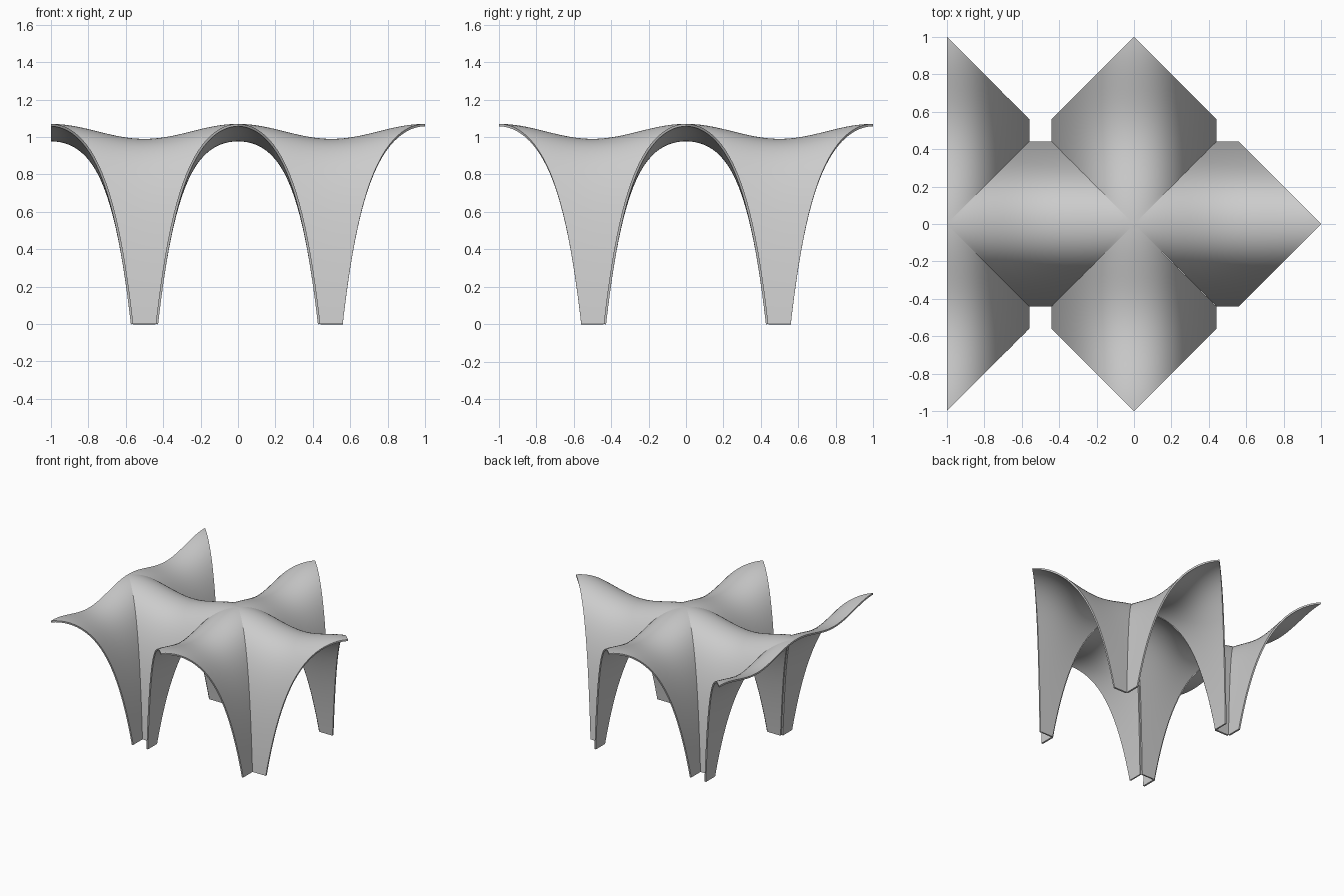
import bpy
import bmesh
import math
from mathutils import Matrix

if "Cube" in bpy.data.objects:
    bpy.data.objects.remove(bpy.data.objects["Cube"], do_unlink=True)

HALF = 0.44        # half width of a vault wing at the ground
PEAK = 1.07        # crown height
SAG = 0.08         # dip of the ridge halfway along a wing
CHAIN = 0.118      # catenary shape factor
THICK = 0.013
NU, NV = 28, 36    # steps across half a wing, steps along it

grey = bpy.data.materials.new("light_grey")
grey.use_nodes = True
grey.diffuse_color = (0.6, 0.6, 0.6, 1)
grey.node_tree.nodes["Principled BSDF"].inputs["Base Color"].default_value = (0.6, 0.6, 0.6, 1)


def height(x, y):
    """Catenary section across the wing, scaled by a wavy ridge along it."""
    fall = (math.cosh(x / CHAIN) - 1) / (math.cosh(HALF / CHAIN) - 1)
    ridge = PEAK - SAG * (1 - math.cos(2 * math.pi * y)) / 2
    return ridge * (1 - fall)


def wing(name, centre_x, angle, first=-NU, last=NU):
    """Diamond-shaped piece of vault running out from a crown point."""
    bm = bmesh.new()
    rows = []
    for i in range(first, last + 1):
        x = HALF * math.sin(math.pi / 2 * i / NU)
        start = abs(x)
        row = []
        for j in range(NV + 1):
            y = start + (1 - 2 * start) * j / NV
            row.append(bm.verts.new((x, y, height(x, y))))
        rows.append(row)
    for a, b in zip(rows, rows[1:]):
        for j in range(NV):
            bm.faces.new((a[j], b[j], b[j + 1], a[j + 1]))
    bm.transform(Matrix.Translation((centre_x, 0, 0)) @ Matrix.Rotation(angle, 4, "Z"))
    mesh = bpy.data.meshes.new(name)
    bm.to_mesh(mesh)
    bm.free()
    mesh.materials.append(grey)
    ob = bpy.data.objects.new(name, mesh)
    bpy.context.collection.objects.link(ob)

    # shell thickness goes inwards
    solid = ob.modifiers.new("shell", "SOLIDIFY")
    solid.thickness = THICK
    solid.offset = -1
    bpy.ops.object.select_all(action="DESELECT")
    ob.select_set(True)
    bpy.context.view_layer.objects.active = ob
    bpy.ops.object.modifier_apply(modifier=solid.name)
    bpy.ops.object.shade_smooth_by_angle(angle=math.radians(40))


# Four full wings meeting at the middle crown
for k, side in enumerate(("back", "right", "front", "left")):
    wing("vault_wing_" + side, 0, k * math.pi / 2)

# Two half wings cut off at the right-hand end
wing("half_wing_back", -1, 0, first=0)
wing("half_wing_front", -1, math.pi, last=0)
